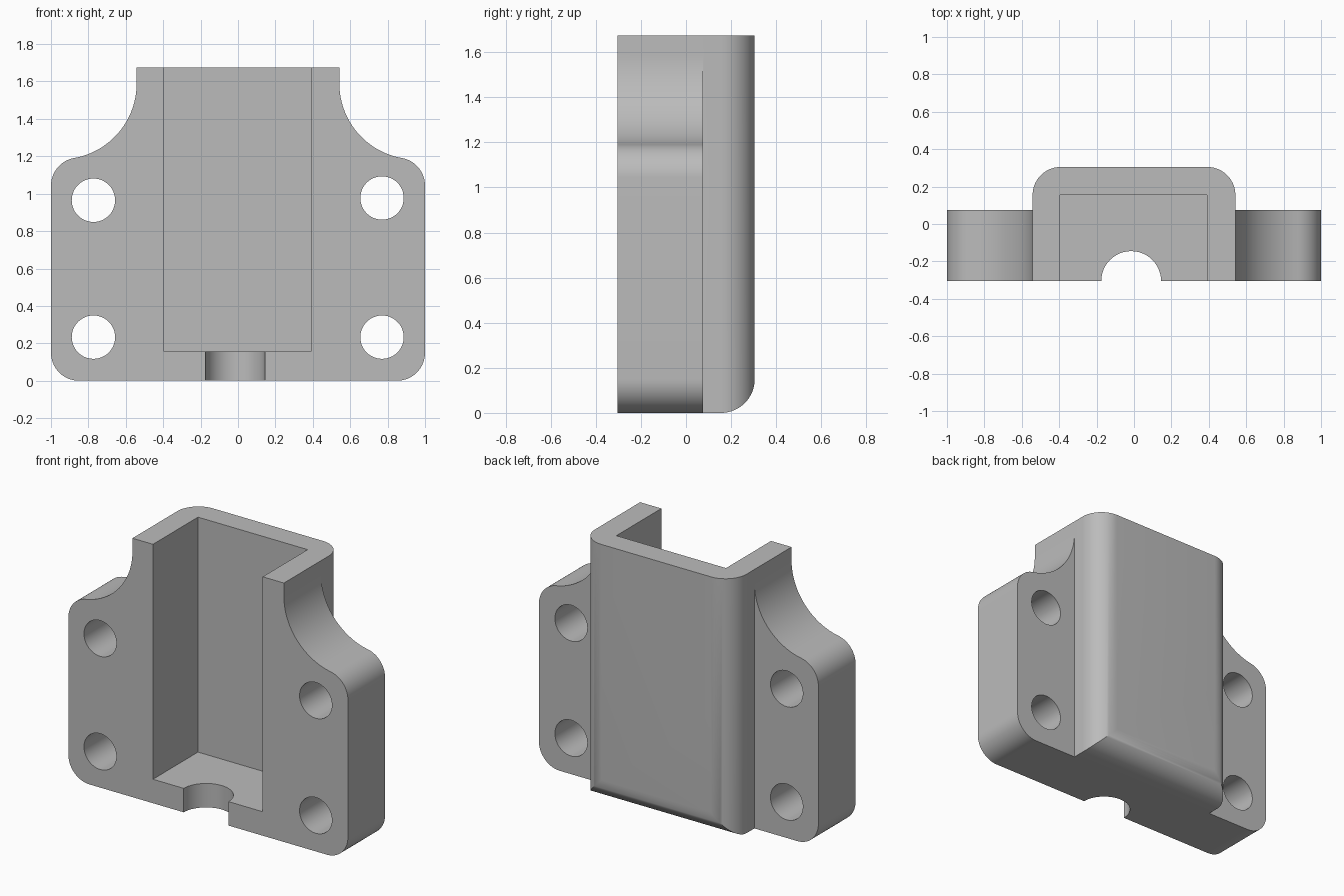
import bpy, math

if "Cube" in bpy.data.objects:
    bpy.data.objects.remove(bpy.data.objects["Cube"], do_unlink=True)

FRONT, BACK, FLANGE_BACK, TOP = -0.305, 0.305, 0.075, 1.675
HALF_BODY, FILLET = 0.542, 0.15

grey = bpy.data.materials.new("plain grey")
grey.use_nodes = True
grey.diffuse_color = (0.5, 0.5, 0.5, 1)
grey.node_tree.nodes["Principled BSDF"].inputs["Base Color"].default_value = (0.5, 0.5, 0.5, 1)


def arc(cx, cy, r, start, end, n=16):
    steps = [math.radians(start + (end - start) * i / n) for i in range(n + 1)]
    return [(cx + r * math.cos(a), cy + r * math.sin(a)) for a in steps]


def prism(name, outline, axis, low, high):
    """Extrude a 2D outline along the given axis."""
    place = {"x": lambda a, b, d: (d, a, b),
             "y": lambda a, b, d: (a, d, b),
             "z": lambda a, b, d: (a, b, d)}[axis]
    n = len(outline)
    verts = [place(a, b, d) for d in (low, high) for a, b in outline]
    faces = [list(range(n)), list(range(n, 2 * n))]
    faces += [[i, (i + 1) % n, n + (i + 1) % n, n + i] for i in range(n)]
    mesh = bpy.data.meshes.new(name)
    mesh.from_pydata(verts, [], faces)
    mesh.materials.append(grey)
    obj = bpy.data.objects.new(name, mesh)
    bpy.context.collection.objects.link(obj)
    bpy.context.view_layer.objects.active = obj
    bpy.ops.object.select_all(action="DESELECT")
    obj.select_set(True)
    bpy.ops.object.mode_set(mode="EDIT")
    bpy.ops.mesh.select_all(action="SELECT")
    bpy.ops.mesh.normals_make_consistent(inside=False)
    bpy.ops.object.mode_set(mode="OBJECT")
    return obj


def combine(target, tool, operation):
    tool.hide_render = True
    mod = target.modifiers.new(operation, "BOOLEAN")
    mod.operation, mod.object, mod.solver = operation, tool, "EXACT"
    bpy.context.view_layer.objects.active = target
    bpy.ops.object.modifier_apply(modifier=mod.name)
    bpy.data.objects.remove(tool, do_unlink=True)


# Flange plate: rounded corners with a concave sweep up to the body
lean = math.radians(10)
cx, cz = 1 - FILLET, 1.043
sweep = (cx - HALF_BODY + FILLET * math.sin(lean)) / (1 - math.sin(lean))
sx = HALF_BODY + sweep
sz = cz + (sweep + FILLET) * math.cos(lean)
half = (arc(cx, FILLET, FILLET, -90, 0) + arc(cx, cz, FILLET, 0, 80)
        + arc(sx, sz, sweep, 260, 180, 28)[1:] + [(HALF_BODY, TOP)])
outline = half + [(-x, z) for x, z in reversed(half)]
housing = prism("bracket_housing", outline, "y", FRONT, FLANGE_BACK)

# Body: rounded back corners and a rounded lower back edge
bx, by = HALF_BODY - FILLET, BACK - FILLET
plan = ([(-HALF_BODY, FRONT), (HALF_BODY, FRONT)]
        + arc(bx, by, FILLET, 0, 90) + arc(-bx, by, FILLET, 90, 180))
body = prism("body", plan, "z", 0, TOP)
side = [(-1, 0)] + arc(by, FILLET, FILLET, -90, 0) + [(BACK, 2), (-1, 2)]
combine(body, prism("side_trim", side, "x", -1, 1), "INTERSECT")
combine(housing, body, "UNION")

# Open pocket
pocket = [(-0.395, -1), (0.39, -1), (0.39, 0.155), (-0.395, 0.155)]
combine(housing, prism("pocket_cutter", pocket, "z", 0.155, 2), "DIFFERENCE")

# Half-round outlet in the floor
outlet = arc(-0.015, FRONT, 0.16, 0, 360, 48)[:-1]
combine(housing, prism("outlet_cutter", outlet, "z", -0.1, 0.3), "DIFFERENCE")

# Bolt holes
for x, z in [(-0.773, 0.233), (0.77, 0.233), (-0.773, 0.965), (0.77, 0.977)]:
    hole = arc(x, z, 0.116, 0, 360, 48)[:-1]
    combine(housing, prism("hole_cutter", hole, "y", -1, 1), "DIFFERENCE")

bpy.ops.object.select_all(action="DESELECT")
housing.select_set(True)
bpy.context.view_layer.objects.active = housing
bpy.ops.object.shade_smooth_by_angle(angle=math.radians(30))
